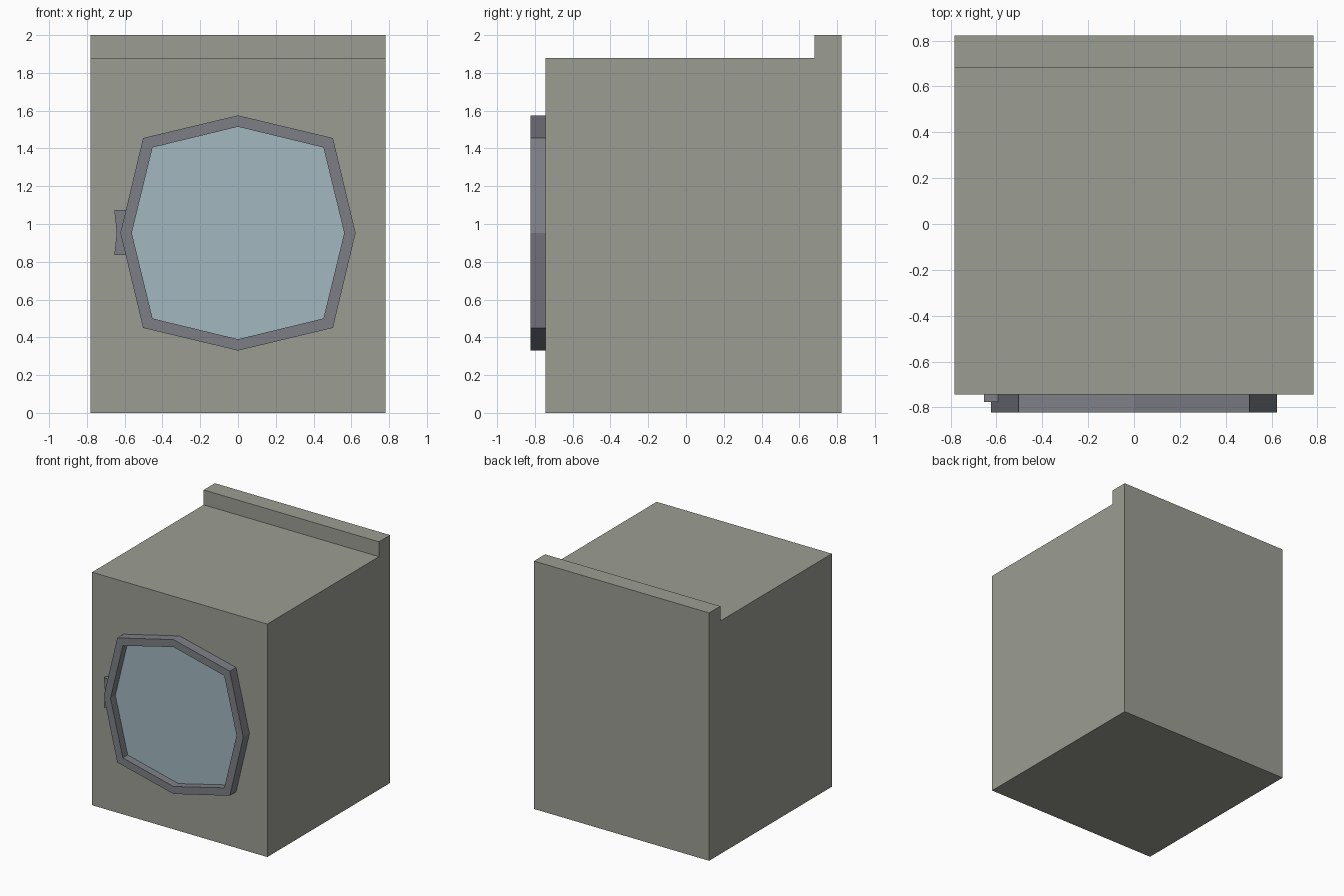
import bpy
import bmesh

if "Cube" in bpy.data.objects:
    bpy.data.objects.remove(bpy.data.objects["Cube"], do_unlink=True)


def make_material(name, rgb):
    mat = bpy.data.materials.new(name)
    mat.use_nodes = True
    color = (*rgb, 1.0)
    mat.diffuse_color = color
    mat.node_tree.nodes["Principled BSDF"].inputs["Base Color"].default_value = color
    return mat


def finish(name, bm, mat):
    bmesh.ops.recalc_face_normals(bm, faces=bm.faces)
    mesh = bpy.data.meshes.new(name)
    bm.to_mesh(mesh)
    bm.free()
    mesh.materials.append(mat)
    obj = bpy.data.objects.new(name, mesh)
    bpy.context.collection.objects.link(obj)
    return obj


def extrude_profile(name, points, offset, mat):
    """Closed prism from a planar outline of 3D points."""
    bm = bmesh.new()
    face = bm.faces.new([bm.verts.new(p) for p in points])
    new = bmesh.ops.extrude_face_region(bm, geom=[face])["geom"]
    verts = [v for v in new if isinstance(v, bmesh.types.BMVert)]
    bmesh.ops.translate(bm, verts=verts, vec=offset)
    return finish(name, bm, mat)


CENTER_Z = 0.9525
FRONT, PANEL = -0.822, -0.743


def octagon(tip, corner, y):
    """Eight-sided outline with tips on the axes and corners on the diagonals."""
    flat = [(tip, 0), (corner, corner), (0, tip), (-corner, corner),
            (-tip, 0), (-corner, -corner), (0, -tip), (corner, -corner)]
    return [(x, y, CENTER_Z + z) for x, z in flat]


casing = make_material("warm grey casing", (0.33, 0.337, 0.292))
trim = make_material("slate grey trim", (0.208, 0.212, 0.24))
glass = make_material("pale blue glass", (0.36, 0.485, 0.525))

# Cabinet with raised strip along the back of the top
side = [(PANEL, 0), (0.822, 0), (0.822, 2.0), (0.68, 2.0), (0.68, 1.88), (PANEL, 1.88)]
extrude_profile("cabinet", [(-0.782, y, z) for y, z in side], (1.564, 0, 0), casing)

# Door ring: four octagonal loops joined into a closed frame
bm = bmesh.new()
loops = [[bm.verts.new(p) for p in octagon(*spec)] for spec in (
    (0.6225, 0.5025, PANEL), (0.6225, 0.5025, FRONT),
    (0.5625, 0.4525, FRONT), (0.5625, 0.4525, PANEL))]
for k in range(4):
    a, b = loops[k], loops[(k + 1) % 4]
    for i in range(8):
        j = (i + 1) % 8
        bm.faces.new((a[i], a[j], b[j], b[i]))
finish("door_ring", bm, trim)

# Glass recessed in the ring
extrude_profile("door_glass", octagon(0.5625, 0.4525, -0.76), (0, -0.76 * -1 + PANEL, 0), glass)

# Door handle hugging the right edge of the ring
handle = [(-0.655, 1.075), (-0.592, 1.075), (-0.62, CENTER_Z), (-0.592, 0.835),
          (-0.655, 0.835), (-0.642, CENTER_Z)]
extrude_profile("door_handle", [(x, -0.776, z) for x, z in handle],
                (0, PANEL + 0.776, 0), trim)
